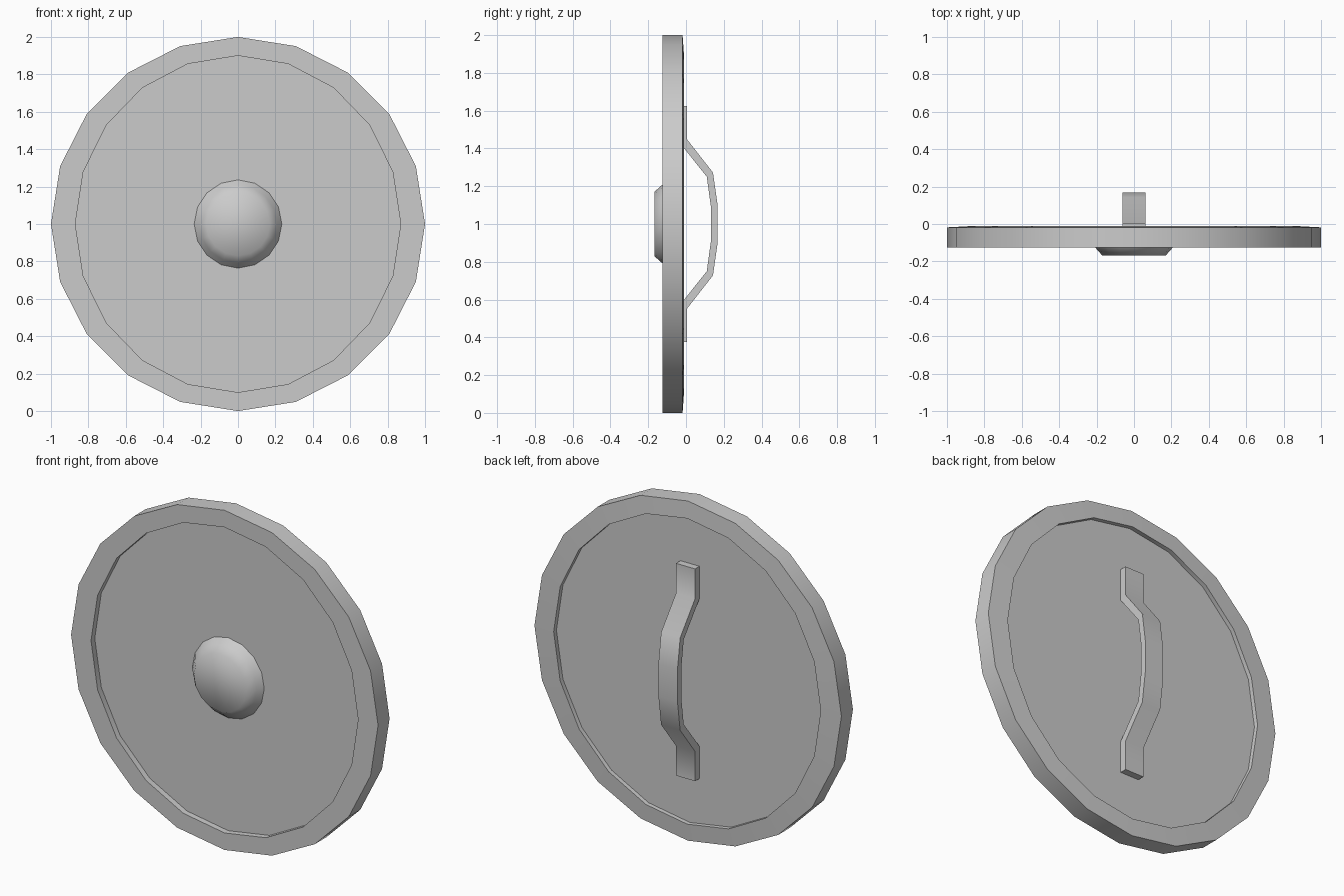
import bpy, bmesh, math

if "Cube" in bpy.data.objects:
    bpy.data.objects.remove(bpy.data.objects["Cube"])


def finish(name, bm, angle):
    bmesh.ops.recalc_face_normals(bm, faces=bm.faces[:])
    mesh = bpy.data.meshes.new(name)
    bm.to_mesh(mesh)
    bm.free()
    ob = bpy.data.objects.new(name, mesh)
    bpy.context.collection.objects.link(ob)
    bpy.ops.object.select_all(action='DESELECT')
    ob.select_set(True)
    bpy.context.view_layer.objects.active = ob
    bpy.ops.object.shade_smooth_by_angle(angle=math.radians(angle))
    return ob


def loft(name, rings, sides, angle):
    """Stack elliptical rings (rx, rz, y) along y around z = 1, cap both ends."""
    bm = bmesh.new()
    loops = []
    for rx, rz, y in rings:
        loops.append([bm.verts.new((rx * math.sin(2 * math.pi * i / sides), y,
                                    1 + rz * math.cos(2 * math.pi * i / sides)))
                      for i in range(sides)])
    for a, b in zip(loops, loops[1:]):
        for i in range(sides):
            j = (i + 1) % sides
            bm.faces.new((a[i], a[j], b[j], b[i]))
    bm.faces.new(loops[0])
    bm.faces.new(loops[-1])
    return finish(name, bm, angle)


# Disc with a raised rim on both sides
loft("disc", [(0.87, 0.9, -0.09), (0.87, 0.9, -0.125), (1, 1, -0.125),
              (1, 1, -0.018), (0.87, 0.9, -0.011), (0.87, 0.9, -0.037)], 20, 30)

# Central boss on the front
loft("front_boss", [(0.235, 0.237, -0.089), (0.208, 0.208, -0.125),
                    (0.17, 0.17, -0.168)], 16, 60)

# Bent strap handle on the back: upper half profile (y, z offset), mirrored down
outer = [(0.004, 0.625), (0.004, 0.45), (0.143, 0.272), (0.168, 0.095)]
inner = [(-0.037, 0.625), (-0.037, 0.435), (0.11, 0.25), (0.132, 0.09)]
outer += [(y, -z) for y, z in reversed(outer)]
inner += [(y, -z) for y, z in reversed(inner)]
bm = bmesh.new()
sections = []
for (yo, zo), (yi, zi) in zip(outer, inner):
    sections.append([bm.verts.new((x, y, 1 + z)) for x, y, z in
                     ((-0.062, yo, zo), (0.062, yo, zo), (0.062, yi, zi), (-0.062, yi, zi))])
for a, b in zip(sections, sections[1:]):
    for i in range(4):
        j = (i + 1) % 4
        bm.faces.new((a[i], a[j], b[j], b[i]))
bm.faces.new(sections[0])
bm.faces.new(sections[-1])
finish("back_handle", bm, 60)
